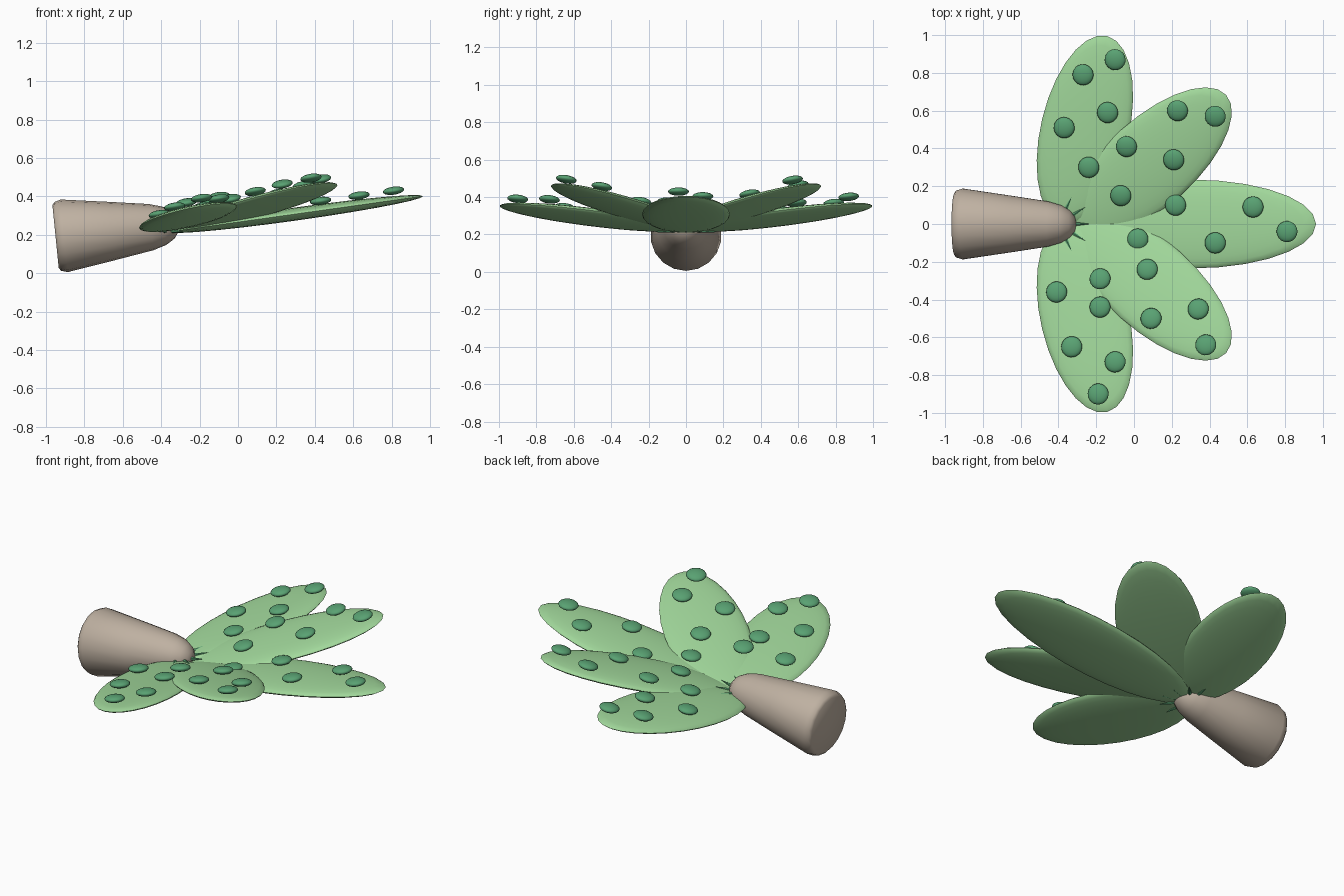
import bpy, bmesh, math
from mathutils import Matrix, Vector

cube = bpy.data.objects.get("Cube")
if cube:
    bpy.data.objects.remove(cube, do_unlink=True)


def material(name, rgb):
    mat = bpy.data.materials.new(name)
    mat.use_nodes = True
    mat.diffuse_color = (*rgb, 1)
    mat.node_tree.nodes["Principled BSDF"].inputs["Base Color"].default_value = (*rgb, 1)
    return mat


LEAF = material("light_green", (0.36, 0.69, 0.33))
SPOT = material("dark_green", (0.10, 0.36, 0.17))
BARK = material("bark_beige", (0.52, 0.44, 0.36))


def finish(name, bm, mat, angle=60):
    bmesh.ops.recalc_face_normals(bm, faces=bm.faces)
    mesh = bpy.data.meshes.new(name)
    bm.to_mesh(mesh)
    bm.free()
    mesh.materials.append(mat)
    obj = bpy.data.objects.new(name, mesh)
    bpy.context.collection.objects.link(obj)
    bpy.ops.object.select_all(action='DESELECT')
    obj.select_set(True)
    bpy.context.view_layer.objects.active = obj
    bpy.ops.object.shade_smooth_by_angle(angle=math.radians(angle))
    return obj


def frame(origin, x_axis, normal):
    """Matrix with x along x_axis and z along normal."""
    x, z = x_axis.normalized(), normal.normalized()
    rot = Matrix((x, z.cross(x), z)).transposed()
    return Matrix.Translation(origin) @ rot.to_4x4()


def ellipsoid(bm, matrix, size, segments, rings):
    bmesh.ops.create_uvsphere(bm, u_segments=segments, v_segments=rings, radius=1,
                              matrix=matrix @ Matrix.Diagonal((*size, 1)))


def leaf(name, centre, angle, slope, half_length, spots):
    """Flat oval leaf on the plane z = slope.x * x + slope.y * y, with raised spots."""
    centre, angle = Vector(centre), math.radians(angle)
    a, b = slope
    c, s = math.cos(angle), math.sin(angle)
    along, normal = Vector((c, s, a * c + b * s)), Vector((-a, -b, 1))
    bm = bmesh.new()
    ellipsoid(bm, frame(centre, along, normal), (half_length, 0.235, 0.034), 28, 14)
    finish(name, bm, LEAF)
    bm = bmesh.new()
    for x, y in spots:
        z = centre.z + a * (x - centre.x) + b * (y - centre.y) + 0.05
        ellipsoid(bm, frame(Vector((x, y, z)), along, normal), (0.056, 0.056, 0.021), 20, 10)
    finish(name + "_spots", bm, SPOT)


# Trunk: lathed tapering stub with a rounded tip
profile = [(0, 0), (0, 0.165), (0.012, 0.18), (0.045, 0.19), (0.3, 0.152), (0.5, 0.121),
           (0.57, 0.1), (0.615, 0.072), (0.64, 0.038), (0.648, 0)]
bm = bmesh.new()
verts = [bm.verts.new((t, 0, r)) for t, r in profile]
edges = [bm.edges.new(pair) for pair in zip(verts, verts[1:])]
bmesh.ops.spin(bm, geom=verts + edges, axis=(1, 0, 0), cent=(0, 0, 0),
               angle=math.tau, steps=18)
bmesh.ops.remove_doubles(bm, verts=bm.verts, dist=0.0005)
bm.transform(frame(Vector((-0.95, 0, 0.19)), Vector((1, 0, 0.1)), Vector((-0.1, 0, 1))))
finish("trunk", bm, BARK)

# Leaves: one in the middle and two on each side
leaf("middle_leaf", (0.3, 0, 0.308), 0, (0.14, 0), 0.67,
     [(0.22, 0.1), (0.63, 0.09), (0.81, -0.04), (0.43, -0.1), (0.02, -0.08)])

inner_spots = {
    1: [(0.23, 0.6), (0.43, 0.57), (0.21, 0.34), (-0.04, 0.41), (-0.07, 0.15)],
    -1: [(0.07, -0.24), (0.09, -0.5), (0.34, -0.45), (0.38, -0.64), (-0.18, -0.29)]}
outer_spots = {
    1: [(-0.27, 0.79), (-0.1, 0.87), (-0.14, 0.59), (-0.37, 0.51), (-0.24, 0.3)],
    -1: [(-0.41, -0.36), (-0.33, -0.65), (-0.1, -0.73), (-0.19, -0.9), (-0.18, -0.44)]}

for side, word in ((1, "back"), (-1, "front")):
    leaf(word + "_inner_leaf", (0.09, side * 0.325, 0.345), side * 42,
         (0.16, side * 0.17), 0.55, inner_spots[side])
    leaf(word + "_outer_leaf", (-0.26, side * 0.5, 0.292), side * 76.5,
         (0.15, side * 0.095), 0.513, outer_spots[side])

# Small spikes fanned out around the trunk tip
bm = bmesh.new()
count = 11
for i in range(count):
    angle = math.radians(-80 + 160 * i / (count - 1))
    lift = 0.25 if i % 2 else -0.1
    direction = Vector((math.cos(angle), math.sin(angle), lift)).normalized()
    base = Vector((-0.4, 0, 0.23))
    turn = direction.to_track_quat('Z', 'Y').to_matrix().to_4x4()
    bmesh.ops.create_cone(bm, cap_ends=True, segments=6, radius1=0.018, radius2=0, depth=0.13,
                          matrix=Matrix.Translation(base + direction * 0.11) @ turn)
finish("tip_spikes", bm, SPOT, 30)
